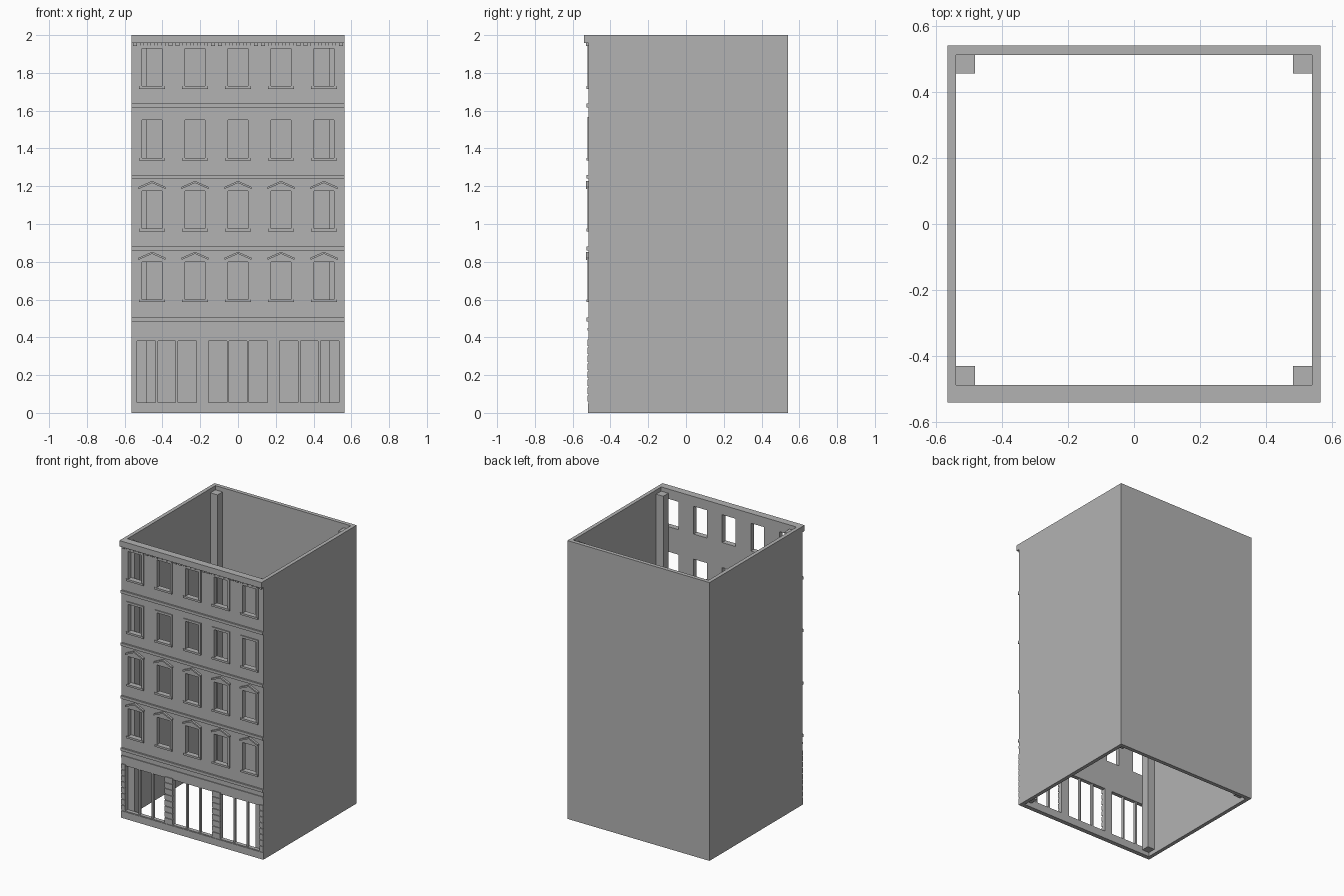
import bpy
import bmesh
from mathutils import Vector

cube = bpy.data.objects.get("Cube")
if cube:
    bpy.data.objects.remove(cube, do_unlink=True)

# One plain stone colour
stone = bpy.data.materials.new("grey_stone")
stone.use_nodes = True
grey = (0.45, 0.45, 0.45, 1)
stone.diffuse_color = grey
stone.node_tree.nodes["Principled BSDF"].inputs["Base Color"].default_value = grey

W, BACK, FACE, INNER, TOP = 0.565, 0.54, -0.515, -0.487, 2.0


def add_box(bm, x, y, z):
    """Box from (min, max) pairs."""
    verts = bmesh.ops.create_cube(bm, size=1)["verts"]
    for v in verts:
        v.co = Vector([a + (b - a) * (c + 0.5) for (a, b), c in zip((x, y, z), v.co)])


def add_prism(bm, outline, y0, y1):
    """Extrude an (x, z) outline along y."""
    face = bm.faces.new([bm.verts.new((x, y0, z)) for x, z in outline])
    new = bmesh.ops.extrude_face_region(bm, geom=[face])["geom"]
    for v in new:
        if isinstance(v, bmesh.types.BMVert):
            v.co.y = y1


def finish(name, bm):
    bmesh.ops.recalc_face_normals(bm, faces=bm.faces)
    mesh = bpy.data.meshes.new(name)
    bm.to_mesh(mesh)
    bm.free()
    mesh.materials.append(stone)
    obj = bpy.data.objects.new(name, mesh)
    bpy.context.collection.objects.link(obj)
    return obj


def box_set(name, boxes):
    bm = bmesh.new()
    for b in boxes:
        add_box(bm, *b)
    return finish(name, bm)


# Layout of the openings
columns = [i * 0.2275 for i in range(-2, 3)]
rows = [0.6, 0.975, 1.35, 1.73]
HALF, HEIGHT = 0.053, 0.2
windows = [(x, z) for z in rows for x in columns]
bays = [-0.377, 0, 0.377]
BAY, SHOP_LOW, SHOP_HIGH = 0.157, 0.055, 0.38

# Hollow shell with window and shopfront openings
shell = box_set("building_walls", [((-W, W), (FACE, BACK), (0, TOP))])
core = box_set("core_cutter", [((-0.538, 0.538), (INNER, 0.512), (-0.1, 2.1))])
cut_y = (-0.6, -0.45)
openings = [((x - HALF, x + HALF), cut_y, (z, z + HEIGHT)) for x, z in windows]
openings += [((x - BAY, x + BAY), cut_y, (SHOP_LOW, SHOP_HIGH)) for x in bays]
holes = box_set("opening_cutter", openings)
for cutter in (core, holes):
    mod = shell.modifiers.new("cut", "BOOLEAN")
    mod.operation = "DIFFERENCE"
    mod.solver = "EXACT"
    mod.object = cutter
bpy.context.view_layer.update()
graph = bpy.context.evaluated_depsgraph_get()
cut_mesh = bpy.data.meshes.new_from_object(shell.evaluated_get(graph))
shell.modifiers.clear()
shell.data = cut_mesh
for cutter in (core, holes):
    bpy.data.objects.remove(cutter, do_unlink=True)

# Interior corner posts
box_set("corner_posts", [
    (x, y, (0.03, 1.97))
    for x in ((-0.539, -0.481), (0.481, 0.539))
    for y in ((-0.488, -0.43), (0.455, 0.513))])

# Shopfront mullions
box_set("shopfront_mullions", [
    ((x + s * 0.0525 - 0.006, x + s * 0.0525 + 0.006), (-0.508, -0.49),
     (SHOP_LOW, SHOP_HIGH))
    for x in bays for s in (-1, 1)])

# Rusticated piers
piers = [(-W, -0.534), (-0.22, -0.157), (0.157, 0.22), (0.534, W)]
step = (0.435 - SHOP_LOW) / 9
box_set("pier_blocks", [
    (p, (-0.521, FACE), (SHOP_LOW + i * step + 0.004, SHOP_LOW + (i + 1) * step - 0.004))
    for p in piers for i in range(9) if SHOP_LOW + (i + 1) * step < 0.4])

# Base course, shop fascia and floor bands
box_set("base_course", [((-W, W), (-0.519, FACE), (0, 0.05))])
box_set("floor_bands", [
    ((-W, W), (-0.527, FACE), (z - 0.01, z + 0.01)) for z in (0.495, 0.87, 1.25, 1.627)]
    + [((-W, W), (-0.521, FACE), (0.435, 0.45))])

# Window surrounds
F = 0.016
frames = []
for x, z in windows:
    top = z + HEIGHT
    y = (-0.522, FACE)
    for s in (-1, 1):
        a, b = sorted((x + s * HALF, x + s * (HALF + F)))
        frames.append(((a, b), y, (z, top)))
    frames.append(((x - HALF - F, x + HALF + F), y, (top, top + F)))
box_set("window_frames", frames)
box_set("window_sills", [
    ((x - 0.069, x + 0.069), (-0.526, FACE), (z - 0.014, z)) for x, z in windows])

# Gabled hoods on the two lower window rows
bm = bmesh.new()
for x, z in windows[:10]:
    low, peak = z + HEIGHT + 0.01, z + HEIGHT + 0.053
    t = 0.011
    add_prism(bm, [(x - 0.072, low), (x, peak - t), (x + 0.072, low),
                   (x + 0.072, low + t), (x, peak), (x - 0.072, low + t)], -0.53, FACE)
    add_prism(bm, [(x - 0.06, low + 0.004), (x + 0.06, low + 0.004),
                   (x, peak - t)], -0.522, FACE)
finish("window_hoods", bm)

# Cornice with dentils
box_set("cornice", [((-W, W), (-0.54, FACE), (1.958, TOP))])
count = 30
pitch = 2 * W / count
box_set("cornice_dentils", [
    ((-W + (i + 0.22) * pitch, -W + (i + 0.78) * pitch), (-0.529, FACE), (1.943, 1.958))
    for i in range(count)])
